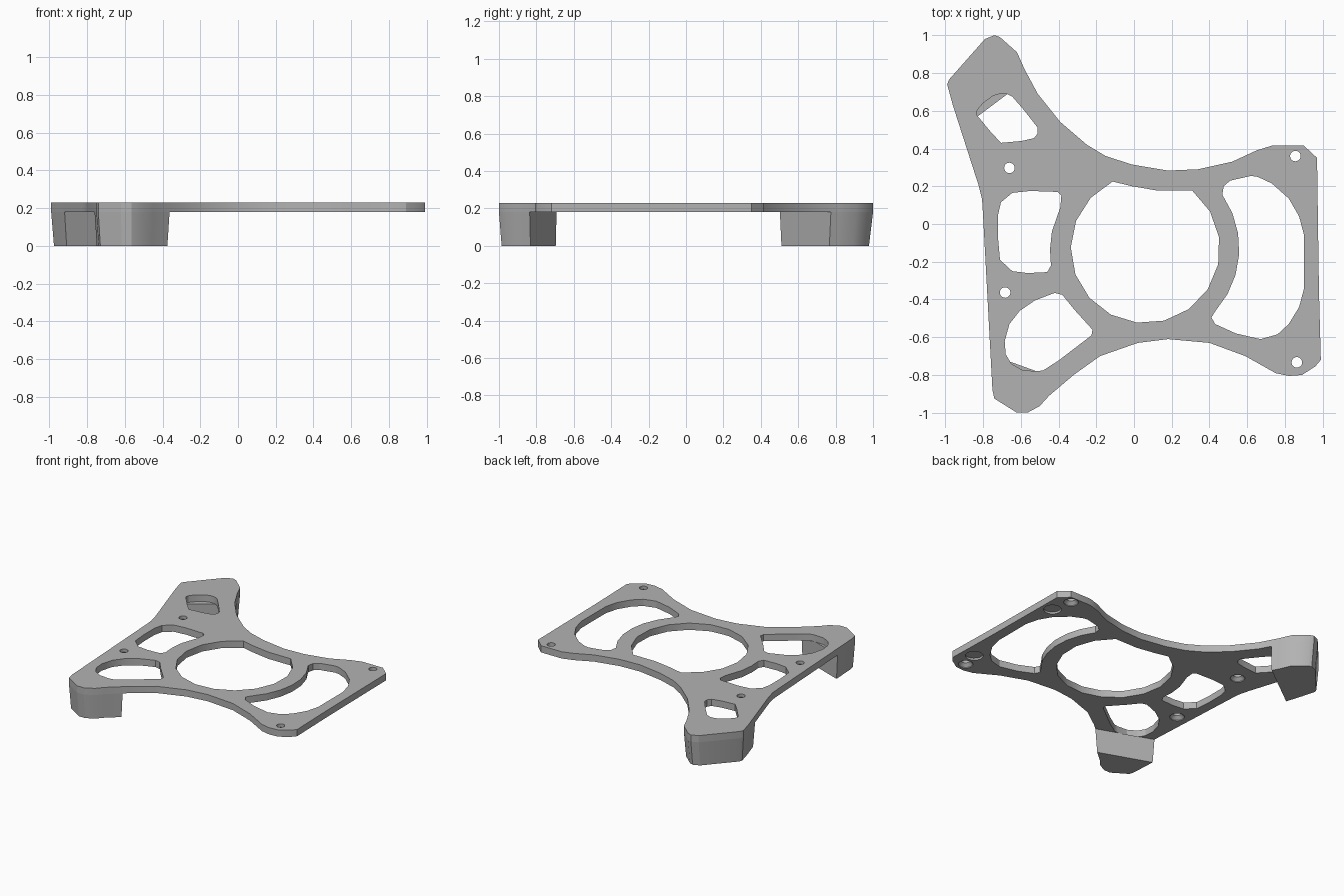
import bpy
import bmesh
from math import cos, sin, radians
from mathutils import Vector

default = bpy.data.objects.get("Cube")
if default:
    bpy.data.objects.remove(default, do_unlink=True)

PLATE_TOP, PLATE_BOTTOM = 0.23, 0.18
RING_CENTRE = (0.06, -0.13)

grey = bpy.data.materials.new("plain grey")
grey.use_nodes = True
grey.diffuse_color = (0.45, 0.45, 0.45, 1)
grey.node_tree.nodes["Principled BSDF"].inputs["Base Color"].default_value = grey.diffuse_color


def arc(radius, start, end, steps, centre=RING_CENTRE):
    """Points along a circular arc, angles in degrees."""
    angles = [radians(start + (end - start) * i / steps) for i in range(steps + 1)]
    return [(centre[0] + radius * cos(a), centre[1] + radius * sin(a)) for a in angles]


def add_loft(bm, rings):
    """Closed solid through a list of (points, height) rings."""
    loops = [[bm.verts.new((x, y, z)) for x, y in points] for points, z in rings]
    for low, high in zip(loops, loops[1:]):
        count = len(low)
        for i in range(count):
            j = (i + 1) % count
            bm.faces.new((low[i], low[j], high[j], high[i]))
    bm.faces.new(loops[0])
    bm.faces.new(loops[-1])


def make_object(name, bm):
    bmesh.ops.recalc_face_normals(bm, faces=bm.faces)
    mesh = bpy.data.meshes.new(name)
    bm.to_mesh(mesh)
    bm.free()
    mesh.materials.append(grey)
    obj = bpy.data.objects.new(name, mesh)
    bpy.context.collection.objects.link(obj)
    return obj


def activate(obj):
    bpy.ops.object.select_all(action="DESELECT")
    obj.select_set(True)
    bpy.context.view_layer.objects.active = obj


# Outer edge of the plate, clockwise from the rear tip
outline = [
    (-.74, 1), (-.71, .99), (-.62, .91), (-.58, .82), (-.51, .69), (-.39, .54),
    (-.25, .42), (-.15, .36), (-.01, .315), (.18, .283), (.34, .29), (.52, .33),
    (.65, .39), (.73, .415), (.9, .415), (.97, .35), (.98, -.35), (.99, -.72),
    (.96, -.755), (.89, -.8), (.82, -.805), (.75, -.79), (.59, -.7), (.4, -.63),
    (.18, -.61), (.02, -.63), (-.18, -.7), (-.32, -.8), (-.45, -.91), (-.5, -.965),
    (-.565, -1), (-.62, -1), (-.74, -.925), (-.75, -.88), (-.8, .05), (-.805, .13),
    (-.825, .21), (-.96, .63), (-.99, .74), (-.98, .765), (-.79, .98),
]

# Central opening: a circle flattened where it meets the rear edge
ring_opening = arc(.395, 116, 411, 14) + [(.125, .177), (-.01, .2)]

# Crescent opening on the left, its inner side concentric with the ring
crescent_opening = arc(.498, -42, 35, 6) + [
    (.475, .2), (.51, .23), (.62, .255), (.655, .25), (.73, .215), (.82, .135),
    (.875, .04), (.9, -.055), (.9, -.345), (.875, -.44), (.82, -.53), (.76, -.585),
    (.67, -.61), (.54, -.58), (.43, -.53), (.41, -.495),
]

# Three openings down the right-hand arm
middle_opening = [
    (-.645, .165), (-.55, .175), (-.405, .17), (-.385, .15), (-.39, .09),
    (-.435, -.04), (-.445, -.135), (-.44, -.22), (-.46, -.255), (-.565, -.26),
    (-.645, -.25), (-.71, -.19), (-.72, -.08), (-.72, .05), (-.705, .115),
]
front_opening = [
    (-.42, -.365), (-.38, -.375), (-.315, -.455), (-.22, -.56), (-.225, -.59),
    (-.395, -.72), (-.48, -.775), (-.51, -.78), (-.59, -.775), (-.65, -.74),
    (-.68, -.69), (-.685, -.62), (-.66, -.53), (-.605, -.46), (-.525, -.405),
]
rear_opening = [
    (-.745, .68), (-.71, .69), (-.675, .69), (-.645, .675), (-.58, .6),
    (-.51, .51), (-.51, .48), (-.53, .455), (-.595, .44), (-.705, .43),
    (-.765, .495), (-.835, .58), (-.83, .605), (-.8, .64),
]

# Flat plate
bm = bmesh.new()
add_loft(bm, [(outline, PLATE_BOTTOM), (outline, PLATE_TOP)])
plate = make_object("plate", bm)

# Cutters for openings, countersunk screw holes and shallow underside recesses
bm = bmesh.new()
below, above = PLATE_BOTTOM - 0.02, PLATE_TOP + 0.02
for opening in (ring_opening, crescent_opening, middle_opening, front_opening, rear_opening):
    add_loft(bm, [(opening, below), (opening, above)])


def circle(centre, radius, sides=20):
    return arc(radius, 0, 360 - 360 / sides, sides - 1, centre)


for spot in [(-.66, .297), (-.683, -.363), (.855, .36), (.863, -.733)]:
    sink, bore = circle(spot, .05), circle(spot, .028)
    add_loft(bm, [(sink, below), (sink, PLATE_BOTTOM + .005),
                  (bore, PLATE_BOTTOM + .027), (bore, above)])
for spot in [(.89, .207), (.893, -.608)]:
    disc = circle(spot, .06)
    add_loft(bm, [(disc, below), (disc, PLATE_BOTTOM + .015)])
cutter = make_object("opening_cutter", bm)
cutter.hide_render = True

cut = plate.modifiers.new("openings", "BOOLEAN")
cut.operation = "DIFFERENCE"
cut.solver = "EXACT"
cut.object = cutter
activate(plate)
bpy.ops.object.modifier_apply(modifier=cut.name)
bpy.data.objects.remove(cutter, do_unlink=True)

# Feet: ends of the arm below the plate, cut off by a wall and drafted downwards
feet = {
    "rear_foot": (Vector((-.835, .565, 0)), Vector((-.6, .8, 0))),
    "front_foot": (Vector((-.6, -.75, 0)), Vector((-.34, -.94, 0))),
}
parts = [plate]
for name, (point, normal) in feet.items():
    bm = bmesh.new()
    add_loft(bm, [(outline, 0), (outline, PLATE_BOTTOM)])
    bmesh.ops.bisect_plane(bm, geom=bm.verts[:] + bm.edges[:] + bm.faces[:],
                           plane_co=point, plane_no=normal, clear_inner=True)
    rim = [e for e in bm.edges if e.is_boundary]
    corners = {v for e in rim for v in e.verts}
    pivot = sum((v.co for v in corners), Vector()) / len(corners)
    bmesh.ops.edgeloop_fill(bm, edges=rim)
    for v in bm.verts:
        if v.co.z < 0.01:
            v.co.xy = pivot.xy + (v.co.xy - pivot.xy) * 0.94
    parts.append(make_object(name, bm))

for part in parts:
    activate(part)
    bpy.ops.object.shade_smooth_by_angle(angle=radians(25))
